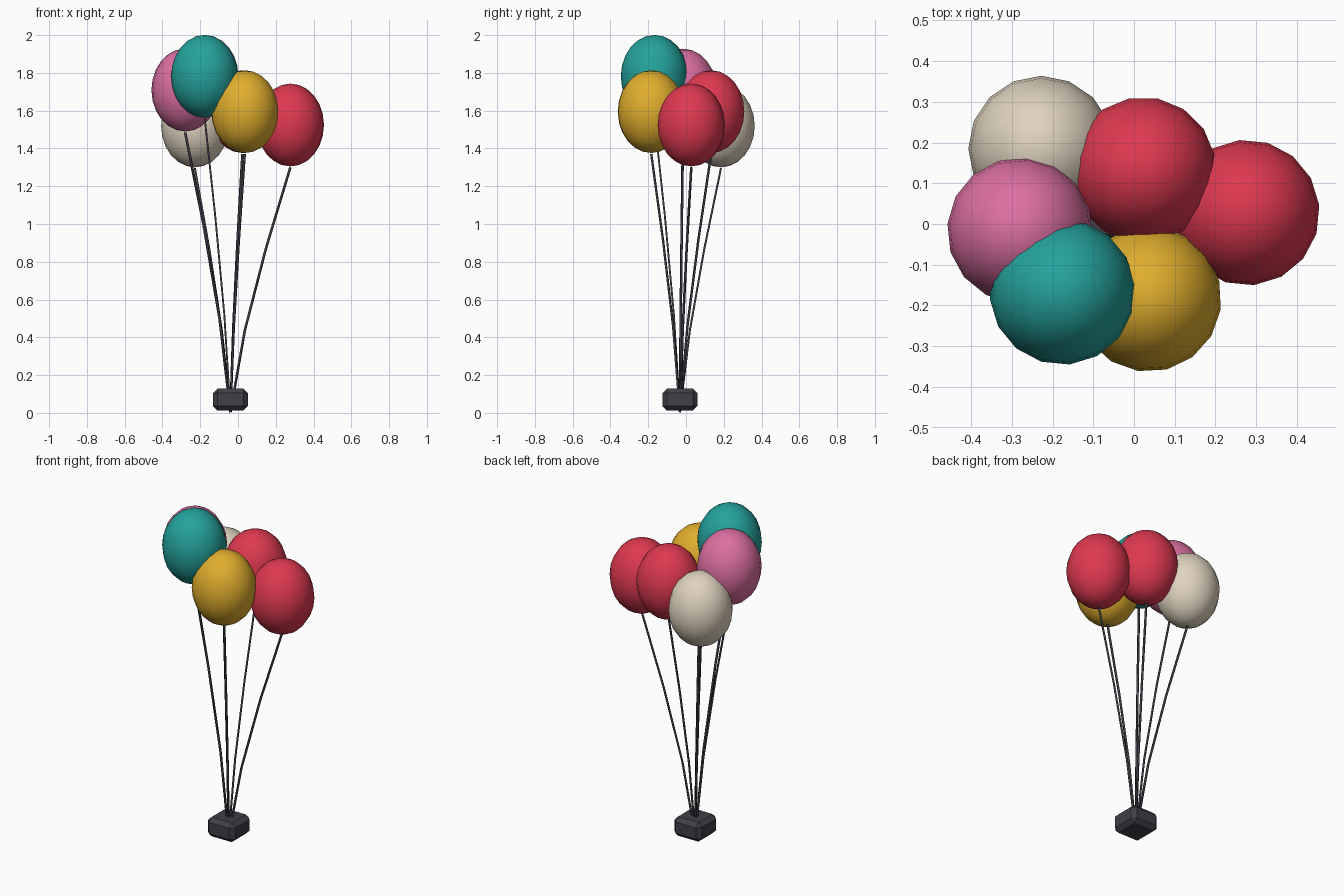
import bpy
from mathutils import Vector

if "Cube" in bpy.data.objects:
    bpy.data.objects.remove(bpy.data.objects["Cube"], do_unlink=True)


def make_material(name, color):
    mat = bpy.data.materials.new(name)
    mat.use_nodes = True
    mat.diffuse_color = (*color, 1)
    mat.node_tree.nodes["Principled BSDF"].inputs["Base Color"].default_value = (*color, 1)
    return mat


teal = make_material("teal", (0.018, 0.36, 0.33))
yellow = make_material("golden yellow", (0.74, 0.42, 0.027))
red = make_material("red", (0.73, 0.04, 0.08))
beige = make_material("beige", (0.74, 0.65, 0.52))
pink = make_material("pink", (0.72, 0.16, 0.36))
charcoal = make_material("charcoal", (0.05, 0.05, 0.065))

KNOT = Vector((-0.04, -0.032, 0.004))
RADIUS, HALF_HEIGHT = 0.179, 0.219


def add_balloon(name, center, mat, turn):
    bpy.ops.mesh.primitive_uv_sphere_add(segments=16, ring_count=12, radius=1,
                                         location=center, rotation=(0, 0, turn))
    ob = bpy.context.object
    ob.name = name + "_balloon"
    ob.scale = (RADIUS, RADIUS, HALF_HEIGHT)
    ob.data.materials.append(mat)
    bpy.ops.object.shade_smooth()


def add_string(name, center):
    # The string bows gently outward towards the balloon's underside
    end = Vector(center) - Vector((0, 0, HALF_HEIGHT + 0.005))
    curve = bpy.data.curves.new(name + "_string", "CURVE")
    curve.dimensions = "3D"
    curve.bevel_depth = 0.0068
    curve.bevel_resolution = 0
    curve.use_fill_caps = True
    spline = curve.splines.new("POLY")
    spline.points.add(3)
    for i, point in enumerate(spline.points):
        t = i / 3
        p = KNOT.lerp(end, t ** 1.3)
        p.z = KNOT.z + (end.z - KNOT.z) * t
        point.co = (*p, 1)
    curve.materials.append(charcoal)
    ob = bpy.data.objects.new(name + "_string", curve)
    bpy.context.collection.objects.link(ob)


# Balloons, each with its string
balloons = [
    ("teal", (-0.176, -0.167, 1.782), teal, 0.1),
    ("yellow", (0.036, -0.184, 1.595), yellow, 0.25),
    ("right_red", (0.277, 0.028, 1.524), red, 0.1),
    ("back_red", (0.023, 0.133, 1.595), red, 0.2),
    ("beige", (-0.228, 0.185, 1.519), beige, 0.0),
    ("pink", (-0.28, -0.016, 1.709), pink, 0.3),
]
for name, center, mat, turn in balloons:
    add_balloon(name, center, mat, turn)
    add_string(name, center)

# Chamfered weight at the bottom
bpy.ops.mesh.primitive_cube_add(size=1, location=(KNOT.x, KNOT.y, 0.07))
weight = bpy.context.object
weight.name = "weight"
weight.scale = (0.184, 0.184, 0.116)
bpy.ops.object.transform_apply(location=False, rotation=False, scale=True)
weight.data.materials.append(charcoal)
bevel = weight.modifiers.new("chamfer", "BEVEL")
bevel.width = 0.024
bevel.segments = 1
